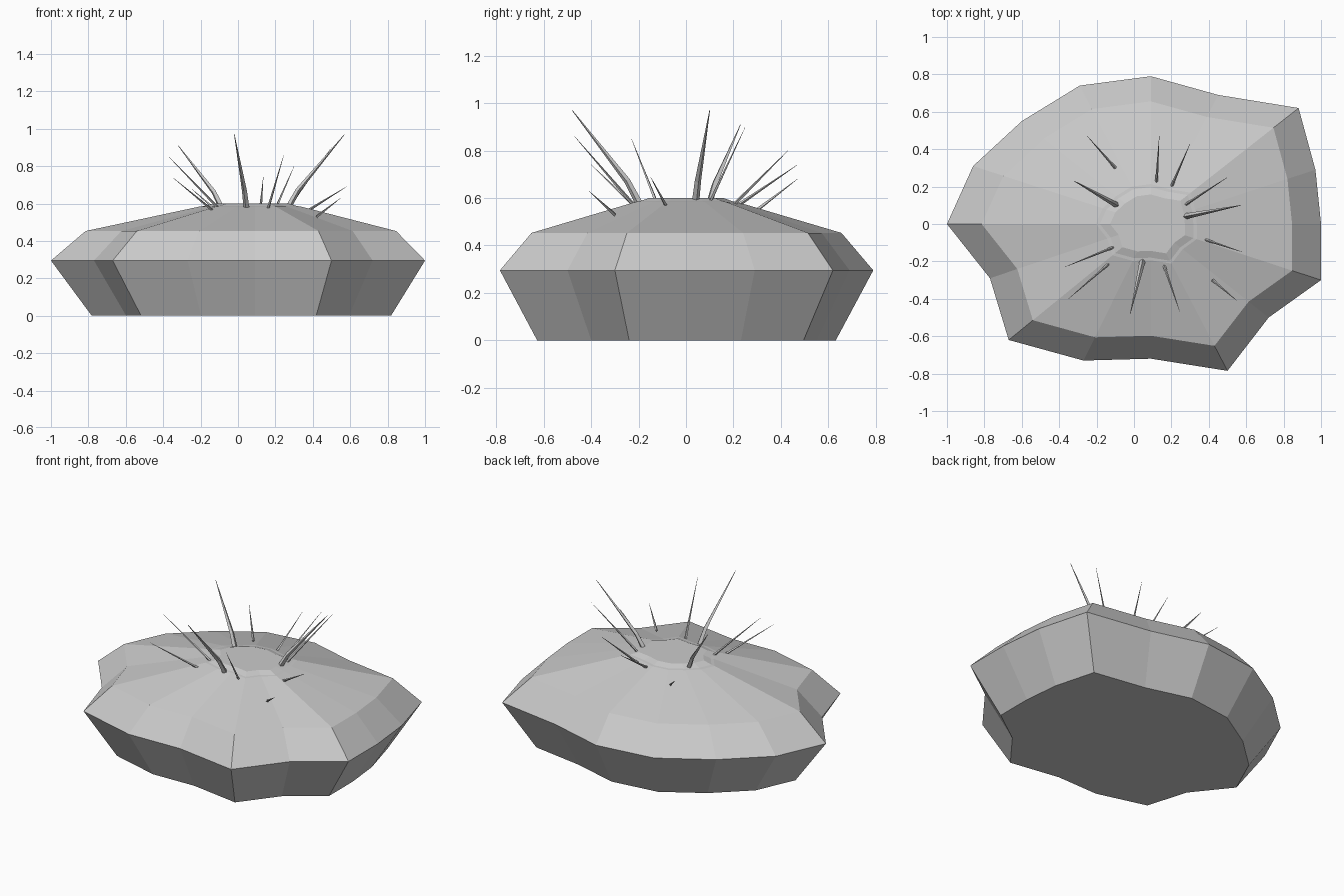
import bpy, bmesh
from mathutils import Vector

if "Cube" in bpy.data.objects:
    bpy.data.objects.remove(bpy.data.objects["Cube"])


def make_object(name, bm):
    bmesh.ops.recalc_face_normals(bm, faces=bm.faces)
    me = bpy.data.meshes.new(name)
    bm.to_mesh(me)
    bm.free()
    ob = bpy.data.objects.new(name, me)
    bpy.context.collection.objects.link(ob)
    return ob


def loft(bm, rings):
    loops = [[bm.verts.new(p) for p in r] for r in rings]
    n = len(loops[0])
    for a, b in zip(loops, loops[1:]):
        for i in range(n):
            j = (i + 1) % n
            bm.faces.new((a[i], a[j], b[j], b[i]))
    bm.faces.new(loops[0][::-1])
    bm.faces.new(loops[-1])


# Irregular outline of the widest level, seen from above
outline = [(-1, 0), (-.77, -.29), (-.67, -.62), (-.27, -.73), (.09, -.72),
           (.5, -.785), (.72, -.5), (1, -.3), (1, 0), (.97, .29), (.88, .62),
           (.45, .69), (.09, .79), (-.29, .74), (-.6, .55), (-.86, .31)]
CX = .09

# Faceted body: the outline scaled about its centre at each level
levels = [(.8, 0), (1, .295), (.83, .453), (.27, .584), (.25, .586), (.2, .6)]
bm = bmesh.new()
loft(bm, [[(CX + (x - CX) * s, y * s, z) for x, y in outline] for s, z in levels])
make_object("rock_body", bm)


def spike(name, base, tip, radius=.01, bent=False):
    """Thin four-sided spike, optionally with a more upright root."""
    base, tip = Vector(base), Vector(tip)
    path = [(base, radius)]
    if bent:
        path.append((base.lerp(tip, .17) + Vector((0, 0, .025)), radius * .85))
    path.append((tip, radius * .08))
    d = (tip - base).normalized()
    u = d.cross(Vector((0, 0, 1))).normalized()
    v = d.cross(u)
    bm = bmesh.new()
    loft(bm, [[p + u * r, p + v * r, p - u * r, p - v * r] for p, r in path])
    make_object(name, bm)


# Thin spikes round the crown, leaning outwards: base, tip, bent root
spikes = [
    ((.045, -.2, .58), (-.02, -.48, .97), True),
    ((.27, .04, .58), (.57, .1, .97), True),
    ((-.09, .1, .58), (-.32, .23, .91), True),
    ((-.1, -.12, .57), (-.37, -.23, .85), False),
    ((.16, -.22, .57), (.245, -.47, .86), False),
    ((.2, .2, .57), (.3, .43, .8), False),
    ((.12, .22, .57), (.135, .47, .74), False),
    ((-.12, -.2, .55), (-.35, -.4, .74), False),
    ((.37, -.08, .56), (.58, -.15, .69), False),
    ((.42, -.3, .53), (.55, -.41, .63), False),
    ((.27, .1, .58), (.5, .25, .9), False),
    ((-.1, .3, .55), (-.25, .47, .68), False),
]
for i, (b, t, bent) in enumerate(spikes):
    spike(f"spike_{i + 1}", b, t, .016 if bent else .008, bent)
